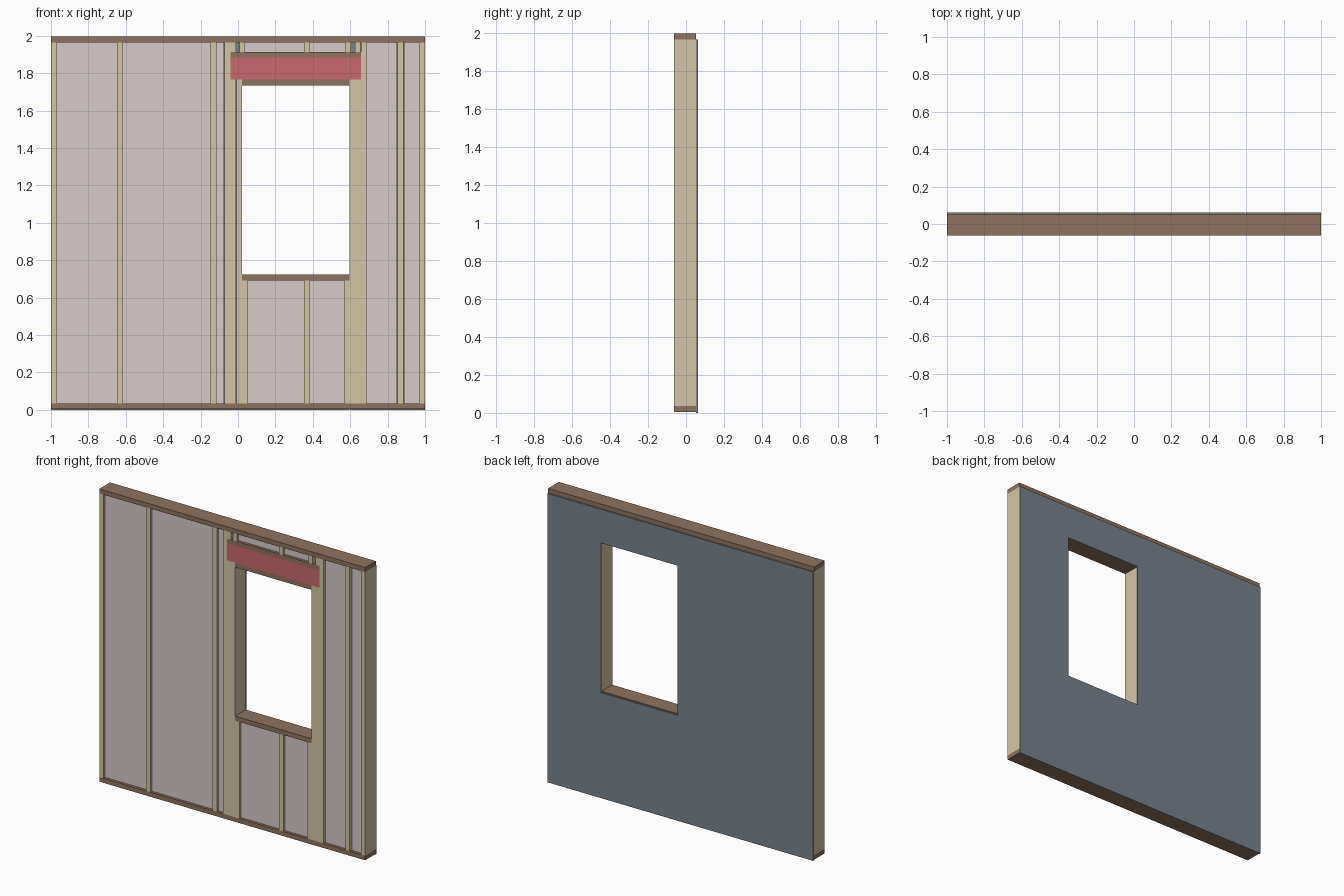
import bpy, bmesh

if "Cube" in bpy.data.objects:
    bpy.data.objects.remove(bpy.data.objects["Cube"])

T = 0.031                      # lumber thickness
Y0, Y1, Y2 = -0.062, 0.053, 0.062   # frame front, frame back, sheathing back
ZB, ZT = 0.035, 1.964          # stud bottom and top
OL, OR = 0.022, 0.597          # window opening sides
SILL, HEAD = 0.723, 1.735      # window opening bottom and top
HB, HT = 1.766, 1.914          # header bottom and top


def material(name, rgb):
    m = bpy.data.materials.new(name)
    m.diffuse_color = (*rgb, 1)
    m.use_nodes = True
    m.node_tree.nodes["Principled BSDF"].inputs["Base Color"].default_value = m.diffuse_color
    return m


STUD = material("stud_wood", (0.66, 0.565, 0.366))
PLATE = material("plate_wood", (0.275, 0.171, 0.109))
RED = material("header_red", (0.578, 0.141, 0.147))
SHEET = material("sheathing_grey", (0.188, 0.223, 0.262))
PINK = material("insulation_pink", (0.687, 0.597, 0.597))


def slab(name, points, y0, y1, mat):
    """Extrude an x-z outline from y0 to y1."""
    bm = bmesh.new()
    face = bm.faces.new([bm.verts.new((x, y0, z)) for x, z in points])
    ext = bmesh.ops.extrude_face_region(bm, geom=[face])
    verts = [v for v in ext["geom"] if isinstance(v, bmesh.types.BMVert)]
    bmesh.ops.translate(bm, verts=verts, vec=(0, y1 - y0, 0))
    bmesh.ops.recalc_face_normals(bm, faces=bm.faces)
    me = bpy.data.meshes.new(name)
    bm.to_mesh(me)
    bm.free()
    me.materials.append(mat)
    ob = bpy.data.objects.new(name, me)
    bpy.context.collection.objects.link(ob)
    return ob


def box(name, x0, x1, z0, z1, mat, y0=Y0, y1=Y1):
    return slab(name, [(x0, z0), (x1, z0), (x1, z1), (x0, z1)], y0, y1, mat)


# Top and bottom plates
box("bottom_plate", -1, 1, 0.004, ZB, PLATE)
box("top_plate", -1, 1, ZT, ZT + T, PLATE)

# Full-height studs: ends, regular spacing, and king studs beside the window
for x in (-1, -0.647, -0.147, -0.071, 0.657, 0.853, 1 - T):
    box("full_stud", x, x + T, ZB, ZT, STUD)

# Double jack studs carrying the header
for x in (-0.04, -0.009, OR, OR + 0.03):
    box("jack_stud", x, x + T - 0.001, ZB, HB, STUD)

# Window sill and header
box("window_sill", OL, OR, SILL - T, SILL, PLATE)
box("header_bottom_plate", OL, OR, HEAD, HB, PLATE)
box("header_beam", -0.04, 0.657, HB, HT - T, RED)
box("header_top_plate", -0.04, 0.657, HT - T, HT, PLATE)

# Short cripple studs below the sill and above the header
for x in (OL, 0.353, OR - T):
    box("lower_cripple", x, x + T, ZB, SILL - T, STUD)
for x in (-0.04, 0.007, 0.353, 0.575, 0.626):
    box("upper_cripple", x, x + T - 0.002, HT, ZT, STUD)

# Insulation set slightly back in each bay
bays = [(-1 + T, -0.647, ZB, ZT), (-0.616, -0.147, ZB, ZT),
        (-0.116, -0.076, ZB, ZT), (0.688, 0.849, ZB, ZT),
        (0.888, 1 - T, ZB, ZT),
        (OL + T, 0.353, ZB, SILL - T), (0.384, OR - T, ZB, SILL - T),
        (0.036, 0.353, HT, ZT), (0.382, 0.575, HT, ZT)]
for b in bays:
    box("insulation", *b, PINK, Y0 + 0.018, Y1)

# Back sheathing: a notched main sheet and a narrow sheet beside the window
slab("main_sheathing",
     [(-1, 0), (OR - 0.001, 0), (OR - 0.001, SILL - 0.006), (OL, SILL - 0.006),
      (OL, HEAD), (OR - 0.001, HEAD), (OR - 0.001, ZT), (-1, ZT)], Y1, Y2, SHEET)
box("side_sheathing", OR + 0.001, 1, 0, ZT, SHEET, Y1, Y2)
